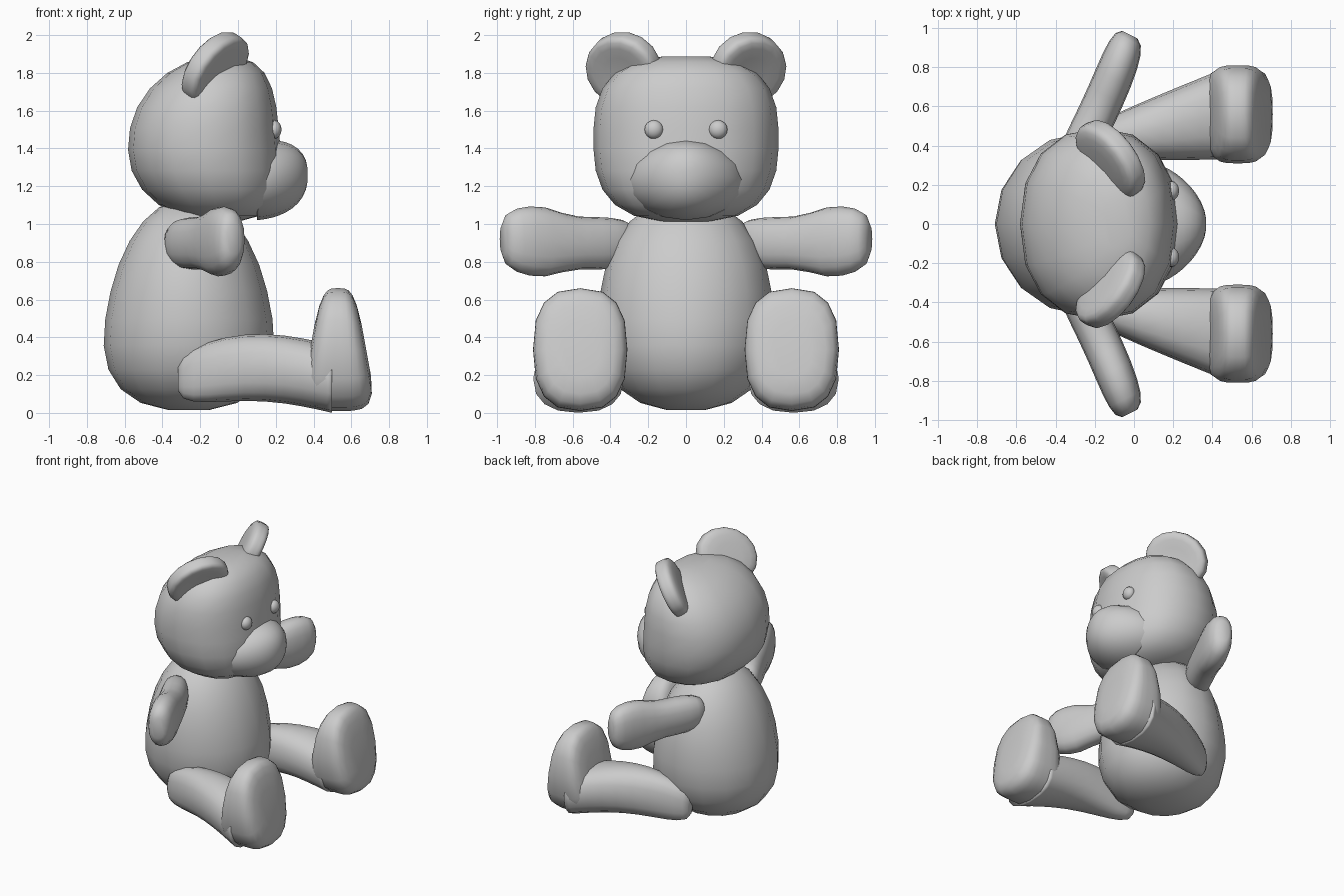
import bpy, bmesh
from math import cos, sin, pi, copysign
from mathutils import Vector

cube = bpy.data.objects.get("Cube")
if cube:
    bpy.data.objects.remove(cube, do_unlink=True)

plush = bpy.data.materials.new("plush_grey")
plush.use_nodes = True
grey = (0.6, 0.6, 0.6, 1)
plush.diffuse_color = grey
plush.node_tree.nodes["Principled BSDF"].inputs["Base Color"].default_value = grey

SIDES = 16
STEPS = 12


def dome(n, p=2):
    """Radius of a rounded profile at n, from -1 to 1; a higher p is boxier."""
    return (1 - abs(n) ** p) ** (1 / p)


def power(value, p):
    return copysign(abs(value) ** (2 / p), value)


def blob(name, ring, p=2, side=1):
    """Skin rings given by ring(n) = centre, u, v; side=-1 mirrors in y."""
    bm = bmesh.new()
    loops = []
    for step in range(STEPS):
        centre, u, v = map(Vector, ring(-cos(pi * (step + 0.5) / STEPS)))
        loop = []
        for i in range(SIDES):
            angle = 2 * pi * i / SIDES
            point = centre + u * power(cos(angle), p) + v * power(sin(angle), p)
            point.y *= side
            loop.append(bm.verts.new(point))
        loops.append(loop)
    for low, high in zip(loops, loops[1:]):
        for i in range(SIDES):
            j = (i + 1) % SIDES
            bm.faces.new((low[i], low[j], high[j], high[i]))
    bm.faces.new(loops[0])
    bm.faces.new(loops[-1])
    bmesh.ops.recalc_face_normals(bm, faces=bm.faces)
    for face in bm.faces:
        face.smooth = True
    mesh = bpy.data.meshes.new(name)
    bm.to_mesh(mesh)
    bm.free()
    mesh.materials.append(plush)
    part = bpy.data.objects.new(name, mesh)
    bpy.context.collection.objects.link(part)


def torso(n):
    r = dome(n, 2.4)
    depth = 0.43 * r * (1 - n / 4)
    width = 0.46 * r * (1 - n / 10)
    return (-0.26, 0, 0.57 + 0.56 * n), (depth, 0, 0), (0, width, 0)


def head(n):
    depth = 0.4 * dome(n, 2.4) * (1 - n / 10)
    width = 0.49 * dome(n, 2.8)
    return (n * n / 10 - 0.18, 0, 1.45 + 0.44 * n), (depth, 0, 0), (0, width, 0)


def muzzle(n):
    # Runs forward from inside the head, narrowing to the nose
    n = (n + 1) / 2
    width = 0.31 * dome(n) * (1 - n / 5)
    height = 0.21 * dome(n, 2.4)
    return (0.1 + 0.27 * n, 0, 1.23 + 0.03 * n), (0, width, 0), (0, 0, height)


def eye(n):
    r = 0.05 * dome(n)
    return (0.19 + 0.04 * n, 0.17, 1.5), (0, r, 0), (0, 0, r)


def ear(n):
    # Disc leaning outwards, slightly dished in front
    along = Vector((0.66, -0.6, 0.45)).normalized()
    out = Vector((0.1, 0.6, 0.8))
    out = (out - along * out.dot(along)).normalized()
    facing = out.cross(along)
    if facing.x < 0:
        facing.negate()
    r = dome(n, 4)
    offset = 0.07 * n - 0.04 * max(n, 0) * (1 - r)
    centre = Vector((-0.12, 0.33, 1.82)) + facing * offset
    return centre, along * 0.23 * r, out * 0.2 * r


def arm(n):
    # Curved forward, swelling into the paw
    t = (n + 1) / 2
    shoulder, elbow, paw = map(Vector, (
        (-0.34, 0.27, 0.9), (-0.15, 0.6, 0.89), (-0.02, 0.97, 0.92)))
    centre = shoulder.lerp(elbow, t).lerp(elbow.lerp(paw, t), t)
    r = dome(n, 4)
    swell = min(max(3 * t - 1.3, 0), 1)
    height = 0.14 + 0.05 * swell * swell * (3 - 2 * swell)
    across = Vector((0.9, -0.45, 0)) * 0.1
    return centre, across * r, (0, 0, height * r)


def leg(n):
    # Tapers back to the hip, ends inside the foot
    t = (n + 1) / 2
    r = dome(1 - t, 4)
    centre = (0.82 * t - 0.32, 0.4 + 0.17 * t, 0.18 + 0.06 * sin(pi * t))
    return centre, (0, (0.08 + 0.16 * t) * r, 0), (0, 0, 0.18 * r)


def foot(n):
    # Upright wedge, thinner at the toes
    r = dome(n, 4)
    return (0.53 + 0.15 * n, 0.56, 0.335), (0, 0.25 * r, 0), (-0.06 * n * r, 0, 0.325 * r)


# Single parts
blob("torso", torso)
blob("head", head, 2.25)
blob("muzzle", muzzle)

# Paired parts
for label, side in (("left", 1), ("right", -1)):
    blob(label + "_eye", eye, side=side)
    blob(label + "_ear", ear, side=side)
    blob(label + "_arm", arm, 2.3, side)
    blob(label + "_leg", leg, 2.4, side)
    blob(label + "_foot", foot, 2.6, side)
